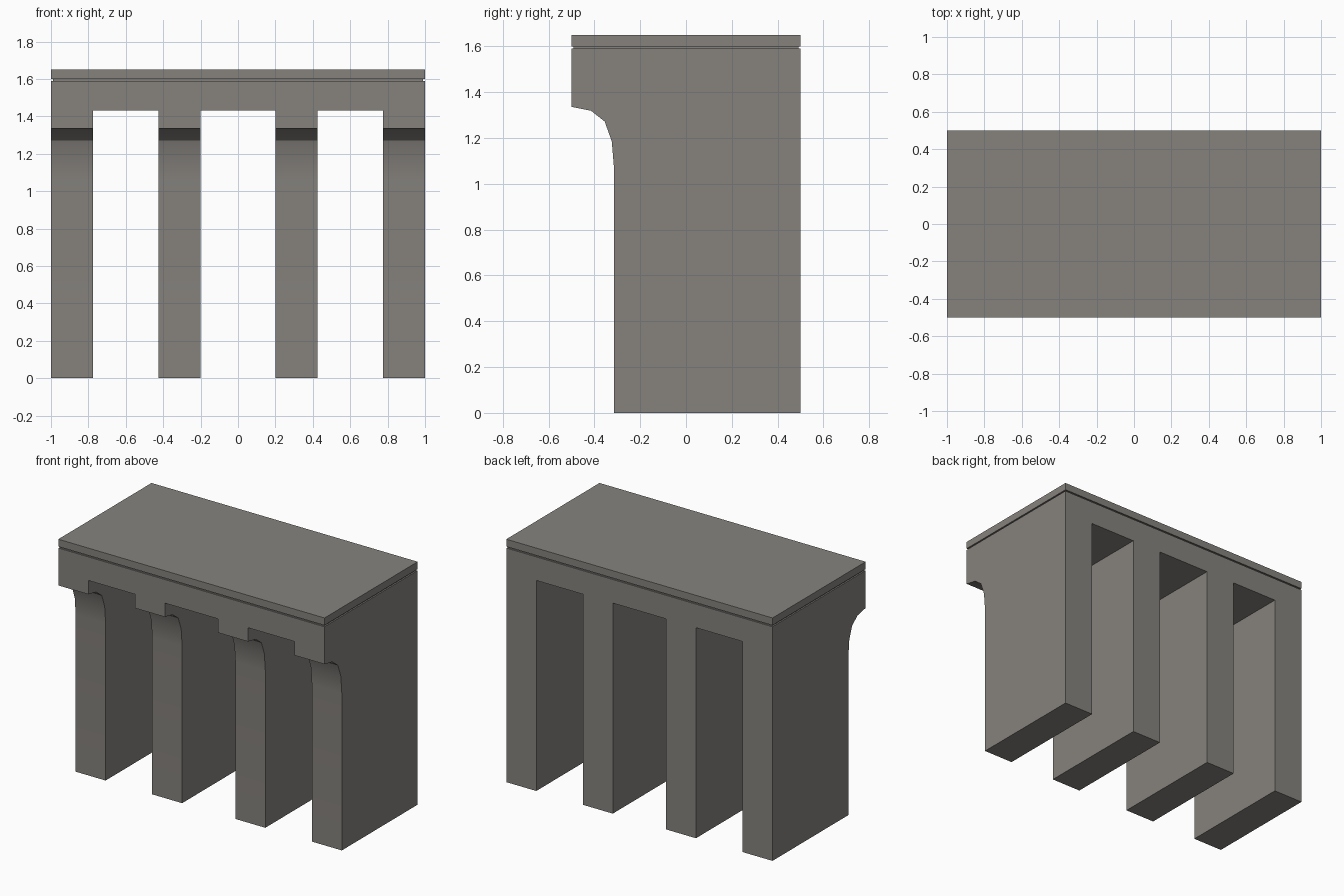
import bpy, bmesh, math

if "Cube" in bpy.data.objects:
    bpy.data.objects.remove(bpy.data.objects["Cube"])

stone = bpy.data.materials.new("warm_grey_stone")
stone.diffuse_color = (0.24, 0.226, 0.208, 1)
stone.use_nodes = True
stone.node_tree.nodes["Principled BSDF"].inputs["Base Color"].default_value = stone.diffuse_color


def make(name, bm):
    bmesh.ops.recalc_face_normals(bm, faces=bm.faces)
    me = bpy.data.meshes.new(name)
    bm.to_mesh(me)
    bm.free()
    me.materials.append(stone)
    ob = bpy.data.objects.new(name, me)
    bpy.context.collection.objects.link(ob)
    return ob


def extrude_x(name, profile, x0, x1):
    """Extrude a (y, z) outline from x0 to x1."""
    bm = bmesh.new()
    face = bm.faces.new([bm.verts.new((x0, y, z)) for y, z in profile])
    ext = bmesh.ops.extrude_face_region(bm, geom=[face])
    for v in ext["geom"]:
        if isinstance(v, bmesh.types.BMVert):
            v.co.x = x1
    return make(name, bm)


def box(name, x0, x1, y, z0, z1):
    return extrude_x(name, [(-y, z0), (y, z0), (y, z1), (-y, z1)], x0, x1)


# Main block: piers and header with a curved overhang at the front
profile = [(0.5, 0), (0.5, 1.59), (-0.5, 1.59), (-0.5, 1.336), (-0.415, 1.319),
           (-0.355, 1.272), (-0.324, 1.185), (-0.314, 1.065), (-0.314, 0)]
body = extrude_x("piers_and_header", profile, -1, 1)

# Three openings cut right through from front to back
for x0, x1 in [(-0.775, -0.425), (-0.2, 0.2), (0.425, 0.775)]:
    cutter = box("opening_cutter", x0, x1, 0.7, -0.2, 1.43)
    cutter.hide_render = True
    mod = body.modifiers.new("opening", 'BOOLEAN')
    mod.operation = 'DIFFERENCE'
    mod.solver = 'EXACT'
    mod.object = cutter
    bpy.context.view_layer.objects.active = body
    bpy.ops.object.modifier_apply(modifier=mod.name)
    bpy.data.objects.remove(cutter)

bpy.ops.object.select_all(action='DESELECT')
body.select_set(True)
bpy.context.view_layer.objects.active = body
bpy.ops.object.shade_smooth_by_angle(angle=math.radians(30))

# Recessed joint and the slab on top
box("recessed_joint", -0.99, 0.99, 0.49, 1.585, 1.605)
box("top_slab", -1, 1, 0.5, 1.6, 1.65)
